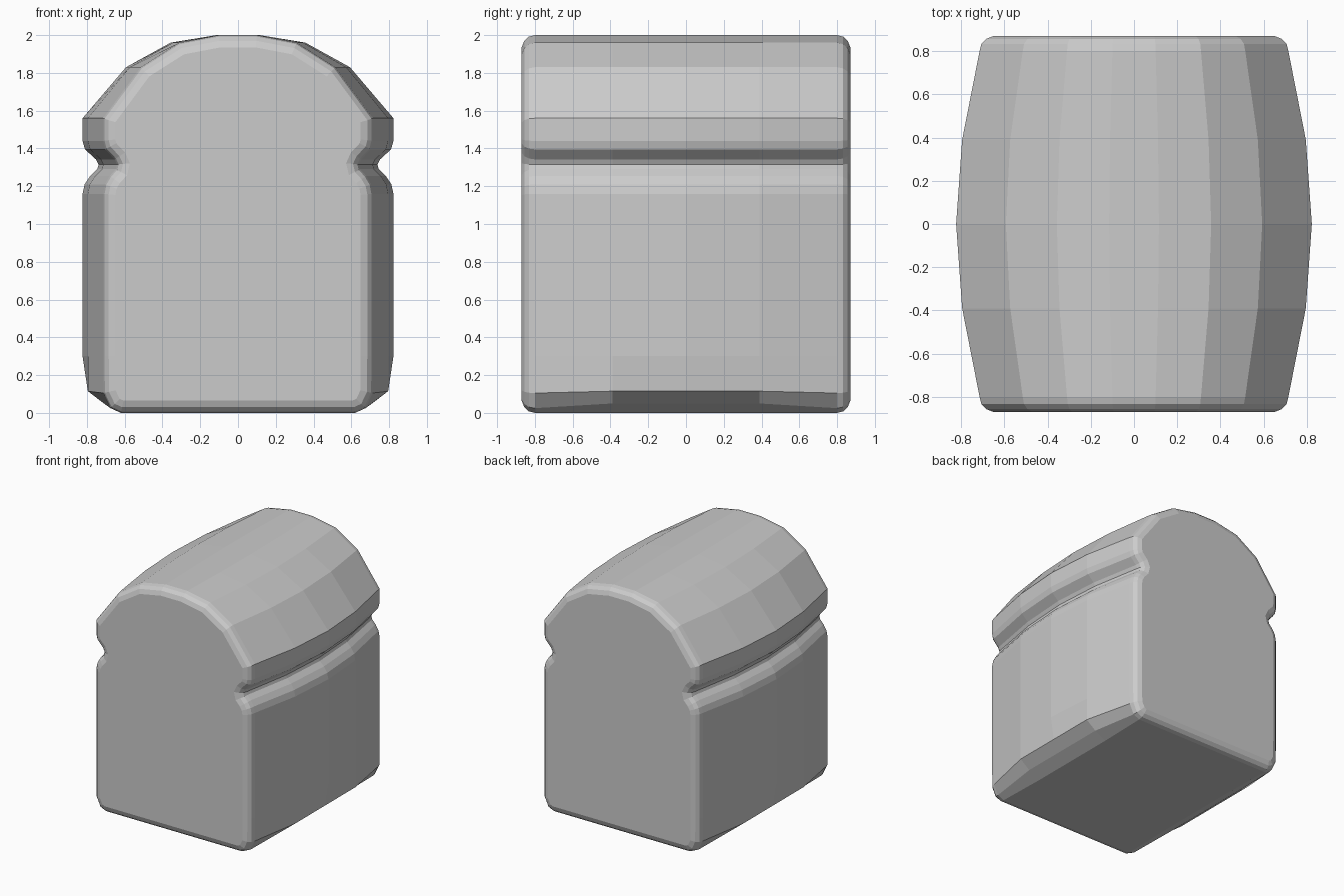
import bpy, bmesh
from mathutils import Vector

if "Cube" in bpy.data.objects:
    bpy.data.objects.remove(bpy.data.objects["Cube"])

# Right half of the slice outline (x, z), bottom to top, above the bottom corner
UPPER = [(0.823, 0.30), (0.823, 1.16), (0.812, 1.21), (0.782, 1.255), (0.745, 1.29),
         (0.738, 1.315), (0.752, 1.342), (0.81, 1.395), (0.823, 1.44), (0.823, 1.56),
         (0.593, 1.83), (0.357, 1.96), (0.115, 2.0)]


def outline(scale, bottom):
    """Closed slice outline, mirrored across x = 0."""
    right = bottom + [(x * scale, z) for x, z in UPPER]
    left = [(-x, z) for x, z in reversed(right)]
    return [Vector(p) for p in right + left]


def inset(points, d):
    """Move a closed counter-clockwise outline inwards by d."""
    result = []
    n = len(points)
    for i, p in enumerate(points):
        a = (p - points[i - 1]).normalized()
        b = (points[(i + 1) % n] - p).normalized()
        na, nb = Vector((-a.y, a.x)), Vector((-b.y, b.x))
        result.append(p + (na + nb) * d / (1 + na.dot(nb)))
    return result


middle = outline(1.0, [(0.61, 0), (0.71, 0.05), (0.795, 0.115)])
shoulder = outline(0.966, [(0.61, 0), (0.71, 0.05), (0.795, 0.115)])
end = outline(0.868, [(0.62, 0), (0.675, 0.025), (0.713, 0.105)])

# Slices from the centre out to the rounded end face
half = [(0.39, shoulder), (0.80, end)]
half += [(y, inset(end, d)) for y, d in ((0.832, 0.008), (0.856, 0.03), (0.87, 0.065))]
slices = [(-y, s) for y, s in reversed(half)] + [(0, middle)] + half

# Loft the loaf through the slices
bm = bmesh.new()
rings = [[bm.verts.new((p.x, y, p.y)) for p in s] for y, s in slices]
for r0, r1 in zip(rings, rings[1:]):
    for i in range(len(r0)):
        bm.faces.new((r0[i - 1], r0[i], r1[i], r1[i - 1]))
bm.faces.new(rings[0])
bm.faces.new(rings[-1])
bmesh.ops.recalc_face_normals(bm, faces=bm.faces)
mesh = bpy.data.meshes.new("bread_loaf")
bm.to_mesh(mesh)
bm.free()
loaf = bpy.data.objects.new("bread_loaf", mesh)
bpy.context.collection.objects.link(loaf)
